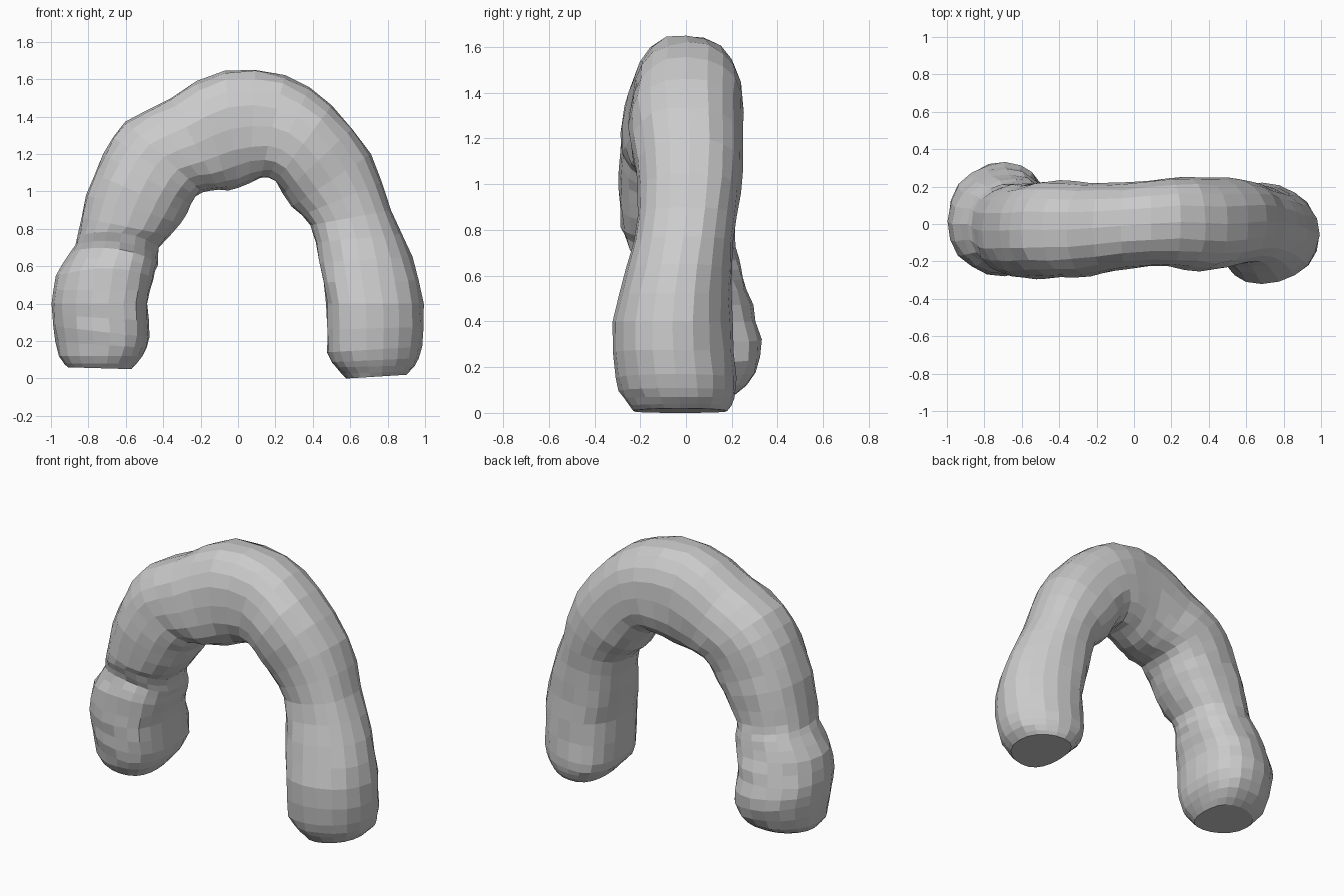
import bpy, bmesh, math, random
from mathutils import Vector

if "Cube" in bpy.data.objects:
    bpy.data.objects.remove(bpy.data.objects["Cube"])

random.seed(4)
SIDES = 20
STEPS = 2

# Cross-sections along the arch: outer x, z / inner x, z / front y, back y
sections = [
    (-.91, .06, -.57, .05, -.19, .17),
    (-.96, .12, -.51, .12, -.24, .27),
    (-.99, .28, -.47, .22, -.27, .33),
    (-1.0, .40, -.48, .40, -.28, .31),
    (-.97, .55, -.45, .53, -.27, .27),
    (-.89, .68, -.43, .61, -.24, .24),
    (-.86, .76, -.42, .70, -.27, .22),
    (-.81, .98, -.31, .83, -.29, .22),
    (-.72, 1.20, -.25, .93, -.29, .22),
    (-.60, 1.37, -.19, 1.0, -.29, .23),
    (-.36, 1.50, -.10, 1.005, -.28, .22),
    (-.07, 1.65, .00, 1.02, -.24, .22),
    (.25, 1.62, .12, 1.07, -.23, .25),
    (.50, 1.46, .20, 1.05, -.25, .25),
    (.71, 1.20, .29, .92, -.22, .25),
    (.82, .90, .39, .82, -.21, .22),
    (.93, .65, .43, .62, -.26, .20),
    (.99, .40, .47, .40, -.32, .20),
    (.985, .17, .48, .14, -.31, .22),
    (.95, .07, .52, .06, -.27, .21),
    (.90, .02, .58, .00, -.23, .18),
]


def spline(p0, p1, p2, p3, t):
    return [0.5 * (2 * b + (c - a) * t + (2 * a - 5 * b + 4 * c - d) * t * t
                   + (3 * b - a - 3 * c + d) * t ** 3)
            for a, b, c, d in zip(p0, p1, p2, p3)]


def rounded(v, power):
    return math.copysign(abs(v) ** power, v)


# Denser list of cross-sections
rings = []
last = len(sections) - 1
for i in range(last):
    ctrl = [sections[min(max(i + k, 0), last)] for k in (-1, 0, 1, 2)]
    for s in range(STEPS):
        rings.append(spline(*ctrl, s / STEPS))
rings.append(sections[-1])

# Lumpy arch body; legs bulge towards the inside of the arch at front and back
bm = bmesh.new()
loops = []
for n, (ox, oz, ix, iz, y0, y1) in enumerate(rings):
    mid = Vector(((ox + ix) / 2, (y0 + y1) / 2, (oz + iz) / 2))
    out = Vector(((ox - ix) / 2, 0, (oz - iz) / 2))
    depth = Vector((0, (y1 - y0) / 2, 0))
    leg = min(max((0.9 - mid.z) / 0.4, 0), 1)
    power = 0.85 + 0.07 * leg
    end = n in (0, len(rings) - 1)
    loop = []
    for k in range(SIDES):
        a = math.tau * k / SIDES
        c, s = math.cos(a), math.sin(a)
        wobble = 1 if end else 1 + random.uniform(-.025, .02)
        across = rounded(c, power) - 0.18 * leg * s * s
        p = mid + (out * across + depth * rounded(s, power)) * wobble
        p.z = max(p.z, 0)
        # Sloped fold across the front of the left leg
        if mid.x < 0 and .5 < mid.z < .8 and s < 0:
            p.z += .05 * s * s
        loop.append(bm.verts.new(p))
    loops.append(loop)
for a, b in zip(loops, loops[1:]):
    for k in range(SIDES):
        j = (k + 1) % SIDES
        bm.faces.new((a[k], a[j], b[j], b[k]))

# Flat feet
bm.faces.new(loops[0])
bm.faces.new(loops[-1])
bmesh.ops.recalc_face_normals(bm, faces=bm.faces)

mesh = bpy.data.meshes.new("arch")
bm.to_mesh(mesh)
bm.free()
arch = bpy.data.objects.new("arch", mesh)
bpy.context.collection.objects.link(arch)
